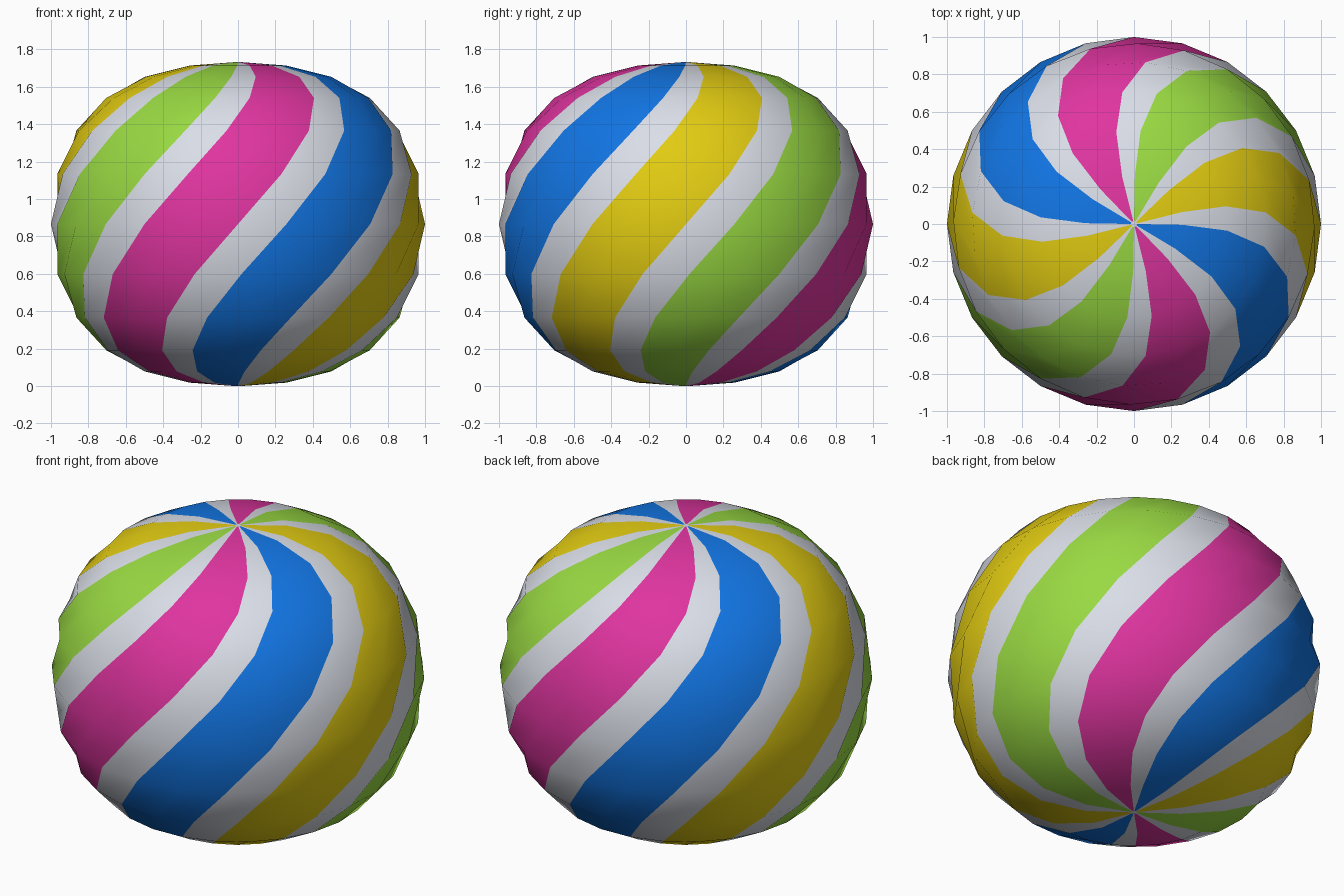
import bpy, bmesh, math

if "Cube" in bpy.data.objects:
    bpy.data.objects.remove(bpy.data.objects["Cube"])

SEG, RINGS, HALF = 24, 12, math.sin(math.radians(60))


def material(name, rgb):
    m = bpy.data.materials.new(name)
    m.diffuse_color = (*rgb, 1)
    m.use_nodes = True
    m.node_tree.nodes["Principled BSDF"].inputs["Base Color"].default_value = m.diffuse_color
    return m


mats = [material("white", (0.70, 0.73, 0.80)),
        material("magenta", (0.74, 0.035, 0.35)),
        material("blue", (0.006, 0.18, 0.78)),
        material("yellow", (0.76, 0.60, 0.006)),
        material("green", (0.32, 0.70, 0.055))]

bm = bmesh.new()


# One ring of the squashed ball, twisted in proportion to its height
def ring(radius, z):
    twist = math.radians(45) * z / HALF
    out = []
    for i in range(SEG):
        a = math.radians(-120) + i * 2 * math.pi / SEG + twist
        out.append(bm.verts.new((radius * math.cos(a), radius * math.sin(a), z + HALF)))
    return out


# Profile: small pole disc, eleven latitude rings, small pole disc
TIP = 0.016
profile = [(TIP, -HALF)]
for k in range(1, RINGS):
    lat = -math.pi / 2 + k * math.pi / RINGS
    profile.append((math.cos(lat), math.sin(math.radians(60) * math.sin(lat))))
profile.append((TIP, HALF))
rings = [ring(r, z) for r, z in profile]

# Spiral stripes: two coloured columns, then one white column
for lo, hi in zip(rings, rings[1:]):
    for i in range(SEG):
        j = (i + 1) % SEG
        f = bm.faces.new((lo[i], lo[j], hi[j], hi[i]))
        f.material_index = 0 if i % 3 == 2 else 1 + (i // 3) % 4
bm.faces.new(rings[0][::-1])
bm.faces.new(rings[-1])
for f in bm.faces:
    f.smooth = True

mesh = bpy.data.meshes.new("striped_ball")
bm.to_mesh(mesh)
bm.free()
for m in mats:
    mesh.materials.append(m)
ball = bpy.data.objects.new("striped_ball", mesh)
bpy.context.collection.objects.link(ball)
